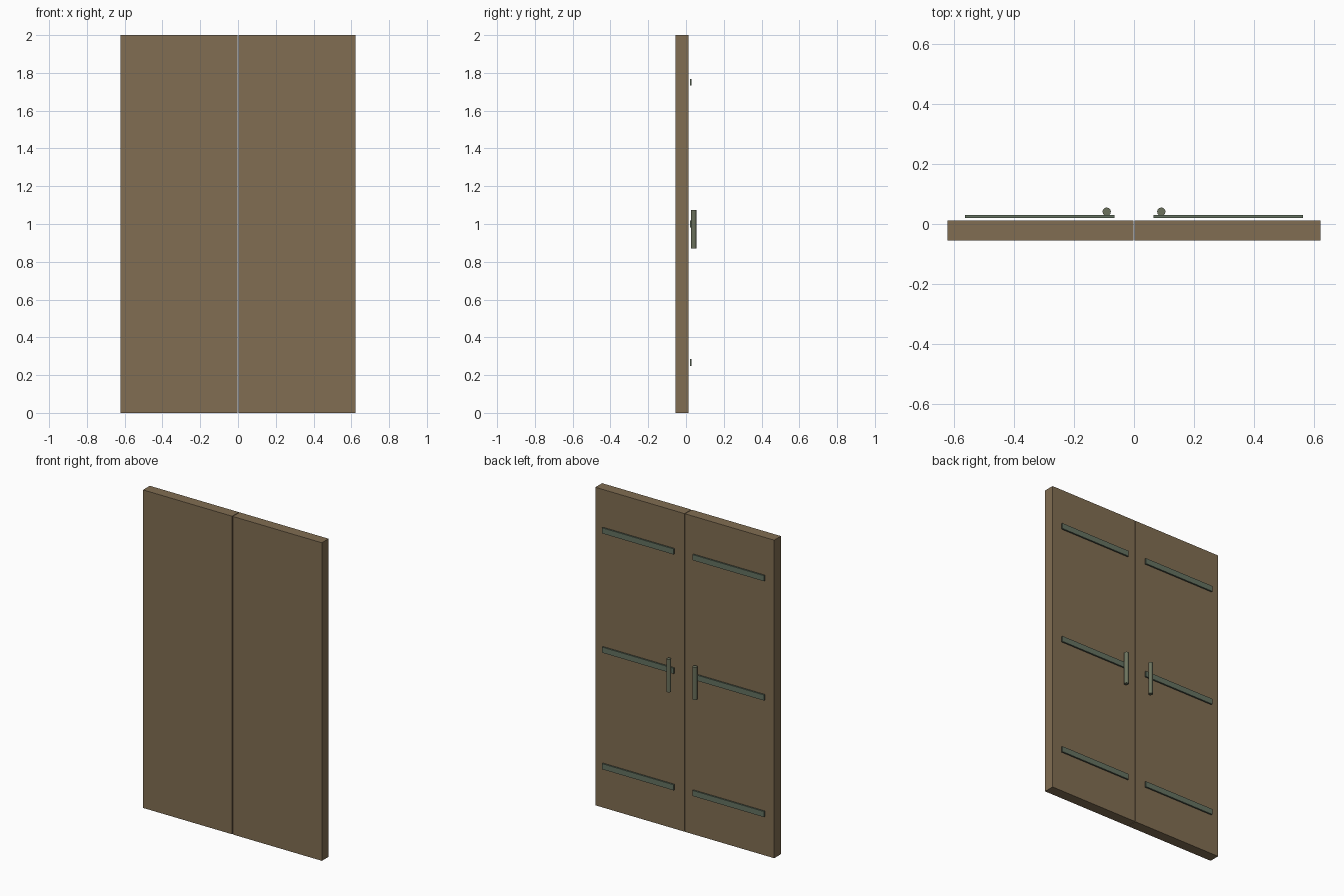
import bpy

if "Cube" in bpy.data.objects:
    bpy.data.objects.remove(bpy.data.objects["Cube"])


def material(name, rgb):
    m = bpy.data.materials.new(name)
    m.diffuse_color = (*rgb, 1)
    m.use_nodes = True
    m.node_tree.nodes["Principled BSDF"].inputs["Base Color"].default_value = m.diffuse_color
    return m


wood = material("wood", (0.22, 0.155, 0.085))
iron = material("iron", (0.13, 0.17, 0.12))
handle_iron = material("handle_iron", (0.15, 0.17, 0.11))


def box(name, lo, hi, mat):
    bpy.ops.mesh.primitive_cube_add(
        size=1, location=[(a + b) / 2 for a, b in zip(lo, hi)])
    ob = bpy.context.object
    ob.name = name
    ob.scale = [b - a for a, b in zip(lo, hi)]
    bpy.ops.object.transform_apply(location=False, rotation=False, scale=True)
    ob.data.materials.append(mat)


for side, s in (("left", -1), ("right", 1)):
    # door leaf, with a hairline gap at the centre
    xs = sorted((s * 0.002, s * 0.622))
    box(f"{side}_door_leaf", (xs[0], -0.055, 0), (xs[1], 0.012, 2), wood)

    # three horizontal straps on the back
    xs = sorted((s * 0.065, s * 0.563))
    for level, z in (("lower", 0.267), ("middle", 1.0), ("upper", 1.75)):
        box(f"{side}_{level}_strap", (xs[0], 0.02, z - 0.0175),
            (xs[1], 0.03, z + 0.0175), iron)

    # upright pull handle
    bpy.ops.mesh.primitive_cylinder_add(
        vertices=12, radius=0.014, depth=0.206, location=(s * 0.091, 0.041, 0.972))
    handle = bpy.context.object
    handle.name = f"{side}_handle"
    handle.data.materials.append(handle_iron)
